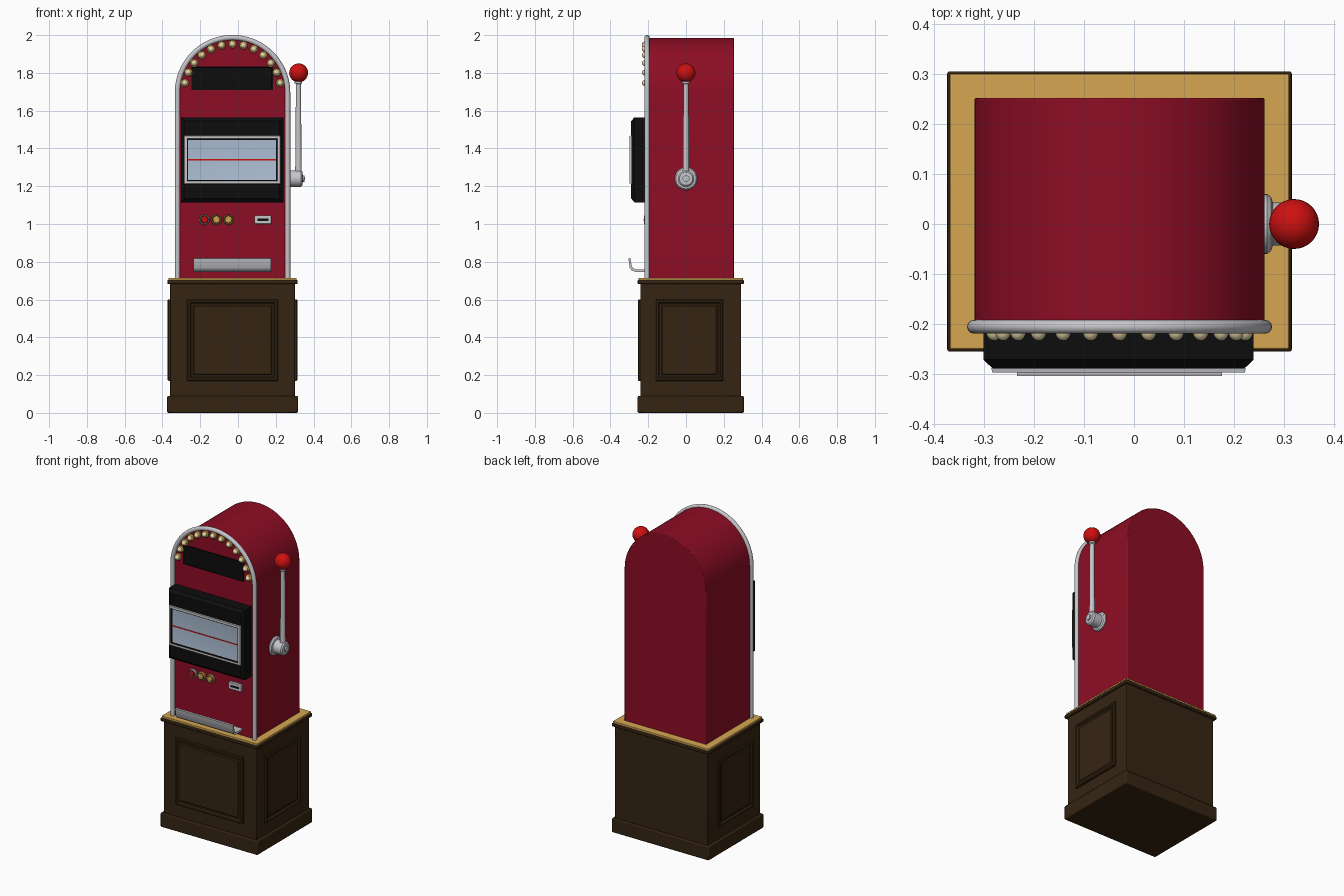
import bpy
import bmesh
from math import pi, sin, cos, radians
from mathutils import Matrix, Vector

if "Cube" in bpy.data.objects:
    bpy.data.objects.remove(bpy.data.objects["Cube"])


def material(name, r, g, b):
    m = bpy.data.materials.new(name)
    m.use_nodes = True
    m.diffuse_color = (r, g, b, 1)
    m.node_tree.nodes["Principled BSDF"].inputs["Base Color"].default_value = (r, g, b, 1)
    return m


CRIMSON = material("crimson", 0.27, 0.004, 0.018)
RED = material("bright red", 0.62, 0.005, 0.005)
WOOD = material("dark wood", 0.036, 0.018, 0.006)
GOLD = material("gold", 0.67, 0.39, 0.085)
SILVER = material("silver", 0.57, 0.57, 0.6)
BLACK = material("black", 0.004, 0.004, 0.004)
GLASS = material("pale blue glass", 0.42, 0.52, 0.66)
BULB = material("warm cream", 0.8, 0.68, 0.38)

CX, CY = -0.029, 0.025      # centre of the cabinet and base
FRONT = -0.203              # front face of the cabinet
ARCH_Z, ARCH_R = 1.695, 0.291
TO_FRONT = Matrix.Rotation(pi / 2, 4, "X")
TO_SIDE = Matrix.Rotation(pi / 2, 4, "Y")


def finish(name, bm, mats, bevel=0.0):
    bmesh.ops.recalc_face_normals(bm, faces=bm.faces)
    me = bpy.data.meshes.new(name)
    bm.to_mesh(me)
    bm.free()
    for m in mats:
        me.materials.append(m)
    ob = bpy.data.objects.new(name, me)
    bpy.context.collection.objects.link(ob)
    if bevel:
        mod = ob.modifiers.new("soft edges", "BEVEL")
        mod.width, mod.segments, mod.limit_method = bevel, 2, "ANGLE"
    smooth(ob)
    return ob


def smooth(ob):
    bpy.ops.object.select_all(action="DESELECT")
    ob.select_set(True)
    bpy.context.view_layer.objects.active = ob
    bpy.ops.object.shade_smooth_by_angle(angle=radians(32))


def box(name, lo, hi, mat, bevel=0.0):
    lo, hi = Vector(lo), Vector(hi)
    bm = bmesh.new()
    bmesh.ops.create_cube(bm, size=1, matrix=Matrix.Translation((lo + hi) / 2)
                          @ Matrix.Diagonal((*(hi - lo), 1)))
    return finish(name, bm, [mat], bevel)


def lathe(name, profile, loc, mat, turn=Matrix(), steps=24):
    """Spin (radius, height) points about the local z axis."""
    bm = bmesh.new()
    vs = [bm.verts.new((r, 0, h)) for r, h in profile]
    es = [bm.edges.new(p) for p in zip(vs, vs[1:])]
    bmesh.ops.spin(bm, geom=vs + es, cent=(0, 0, 0), axis=(0, 0, 1), angle=2 * pi, steps=steps)
    bmesh.ops.remove_doubles(bm, verts=bm.verts, dist=0.0001)
    bm.transform(Matrix.Translation(loc) @ turn)
    return finish(name, bm, [mat])


def relief(name, loc, w, h, steps, mats, angle=0.0):
    """Nested rectangles of (inset, depth, material index), facing the front before turning."""
    bm = bmesh.new()
    rings = []
    for inset, depth, _ in steps:
        a, b = w / 2 - inset, h / 2 - inset
        rings.append([bm.verts.new((x, -depth, z)) for x, z in ((-a, -b), (a, -b), (a, b), (-a, b))])
    for lower, upper, step in zip(rings, rings[1:], steps[1:]):
        for i in range(4):
            j = (i + 1) % 4
            bm.faces.new((lower[i], lower[j], upper[j], upper[i])).material_index = step[2]
    bm.faces.new(rings[-1]).material_index = len(mats) - 1
    bm.faces.new(rings[0][::-1])
    bm.transform(Matrix.Translation(loc) @ Matrix.Rotation(angle, 4, "Z"))
    return finish(name, bm, mats)


def slab(name, hx, hy, z0, z1, mat, bevel):
    return box(name, (CX - hx, CY - hy, z0), (CX + hx, CY + hy, z1), mat, bevel)


def extrude_outline(name, points, offset, mat, bevel=0.0):
    bm = bmesh.new()
    face = bm.faces.new([bm.verts.new(p) for p in points])
    new = bmesh.ops.extrude_face_region(bm, geom=[face], use_keep_orig=True)["geom"]
    bmesh.ops.translate(bm, vec=offset, verts=[v for v in new if isinstance(v, bmesh.types.BMVert)])
    return finish(name, bm, [mat], bevel)


def arch(radius, z0, y, n=40):
    pts = [(CX + radius * cos(pi * i / n), y, ARCH_Z + radius * sin(pi * i / n)) for i in range(n + 1)]
    return [(CX + radius, y, z0)] + pts + [(CX - radius, y, z0)]


# Wooden base
slab("plinth", 0.346, 0.281, 0, 0.09, WOOD, 0.006)
slab("base_body", 0.331, 0.267, 0.08, 0.69, WOOD, 0.003)
slab("base_cornice", 0.345, 0.281, 0.682, 0.703, WOOD, 0.004)
slab("base_top", 0.340, 0.276, 0.699, 0.715, GOLD, 0.003)
moulding = [(0, -0.002, 0), (0, 0.008, 0), (0.004, 0.013, 0), (0.014, 0.013, 0), (0.02, 0.004, 0),
            (0.03, 0.004, 0), (0.036, 0.009, 0)]
for name, loc, width, angle in (
        ("front_base_panel", (CX, CY - 0.267, 0.385), 0.48, 0),
        ("left_base_panel", (CX + 0.331, CY - 0.007, 0.385), 0.355, pi / 2),
        ("right_base_panel", (CX - 0.331, CY - 0.007, 0.385), 0.355, -pi / 2)):
    relief(name, loc, width, 0.43, moulding, [WOOD], angle)

# Arched cabinet and its tube trim
extrude_outline("cabinet", arch(ARCH_R, 0.71, FRONT), (0, 0.253 - FRONT, 0), CRIMSON, 0.004)
path = arch(0.292, 0.712, -0.206)
curve = bpy.data.curves.new("arch_trim", "CURVE")
curve.dimensions = "3D"
curve.bevel_depth, curve.bevel_resolution, curve.use_fill_caps = 0.0138, 4, True
spline = curve.splines.new("POLY")
spline.points.add(len(path) - 1)
for point, co in zip(spline.points, path):
    point.co = (*co, 1)
curve.materials.append(SILVER)
trim = bpy.data.objects.new("arch_trim", curve)
bpy.context.collection.objects.link(trim)
bpy.ops.object.select_all(action="DESELECT")
trim.select_set(True)
bpy.context.view_layer.objects.active = trim
bpy.ops.object.convert(target="MESH")
smooth(bpy.context.view_layer.objects.active)

# Marquee plate and bulbs around the arch
relief("marquee", (-0.031, FRONT, 1.772), 0.43, 0.125,
       [(0, -0.002, 0), (0, 0.006, 0), (0.004, 0.006, 0), (0.006, 0.004, 0)], [BLACK])
for i in range(13):
    a = radians(11.5 + i * 157 / 12)
    loc = (CX + 0.257 * cos(a), FRONT, ARCH_Z + 0.257 * sin(a))
    lathe(f"bulb_socket_{i + 1}", [(0.022, 0), (0.022, 0.009), (0.016, 0.014), (0, 0.014)],
          loc, GOLD, TO_FRONT, 16)
    dome = [(0.016 * cos(k * pi / 10), 0.012 + 0.019 * sin(k * pi / 10)) for k in range(6)]
    lathe(f"bulb_{i + 1}", dome, loc, BULB, TO_FRONT, 16)

# Reel window housing
relief("window_housing", (-0.031, FRONT, 1.34), 0.542, 0.45,
       [(0, -0.002, 0), (0, 0.069, 0), (0.019, 0.087, 0)], [BLACK])
relief("window_frame", (-0.031, -0.289, 1.34), 0.51, 0.256,
       [(0, 0, 0), (0.002, 0.009, 0), (0.015, 0.009, 0), (0.017, 0.004, 1), (0.022, 0.003, 1)],
       [SILVER, BLACK, GLASS])
box("pay_line", (-0.264, -0.2945, 1.337), (0.202, -0.291, 1.343), RED)

# Buttons and coin slot
for label, x, mat in (("left", -0.05, GOLD), ("middle", -0.114, GOLD), ("right", -0.178, RED)):
    loc = (x, FRONT, 1.023)
    lathe(f"{label}_button_ring", [(0.028, 0), (0.028, 0.01), (0.024, 0.014), (0.02, 0.01), (0, 0.01)],
          loc, SILVER if mat is RED else GOLD, TO_FRONT)
    lathe(f"{label}_button_gap", [(0.0215, 0.009), (0.0215, 0.0125), (0, 0.0125)], loc, BLACK, TO_FRONT)
    lathe(f"{label}_button", [(0.019, 0.01), (0.019, 0.016), (0.014, 0.02), (0, 0.021)], loc, mat, TO_FRONT)
box("coin_plate", (0.087, -0.222, 1.0), (0.177, FRONT, 1.046), SILVER, 0.003)
box("coin_slot", (0.102, -0.2235, 1.017), (0.162, -0.215, 1.029), BLACK)

# Payout tray, a bent strip with a raised lip
outer = [(FRONT, 0.747), (-0.268, 0.747), (-0.287, 0.754), (-0.298, 0.768), (-0.305, 0.818)]
inner = [(-0.294, 0.82), (-0.287, 0.776), (-0.279, 0.765), (-0.265, 0.76), (FRONT, 0.76)]
extrude_outline("payout_tray", [(-0.235, y, z) for y, z in outer + inner], (0.411, 0, 0), SILVER)

# Pull lever on the left side
lathe("lever_mount", [(0.06, 0), (0.06, 0.006), (0.054, 0.014), (0.042, 0.018), (0, 0.018)],
      (0.261, 0, 1.24), SILVER, TO_SIDE, 32)
lathe("lever_hub", [(0.043, 0), (0.043, 0.058), (0.035, 0.066), (0.018, 0.067), (0.018, 0.076), (0, 0.078)],
      (0.276, 0, 1.24), SILVER, TO_SIDE, 32)
lathe("lever_arm", [(0, 0), (0.018, 0), (0.016, 0.1), (0.0135, 0.49), (0.02, 0.495), (0.02, 0.51), (0, 0.515)],
      (0.32, 0, 1.25), SILVER)
ball = [(0.05 * sin(pi * k / 16), -0.05 * cos(pi * k / 16)) for k in range(17)]
lathe("lever_knob", ball, (0.321, 0, 1.8), RED, steps=32)
